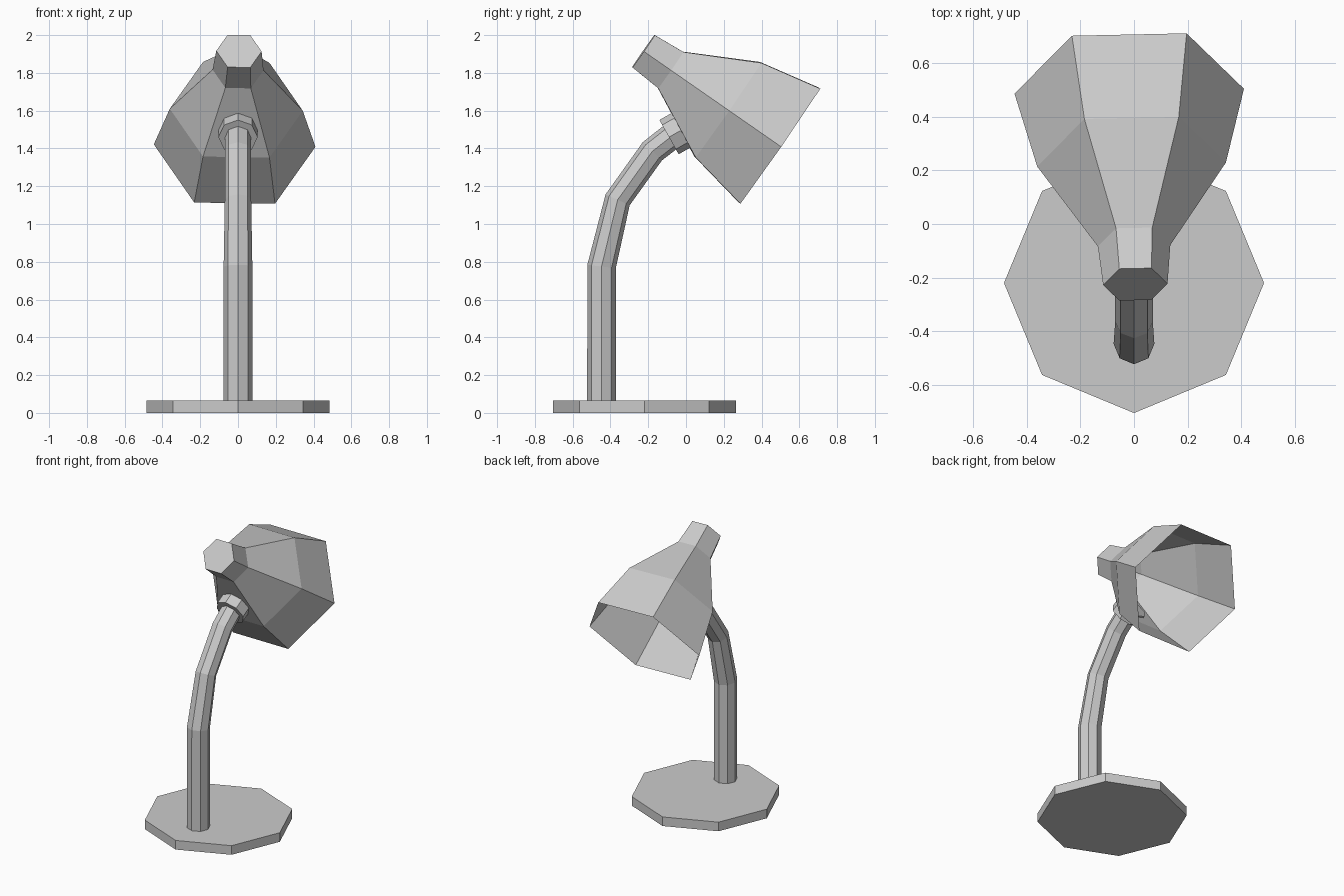
import bpy, bmesh
from math import cos, sin, pi
from mathutils import Vector

cube = bpy.data.objects.get("Cube")
if cube:
    bpy.data.objects.remove(cube)

grey = bpy.data.materials.new("light_grey")
grey.use_nodes = True
colour = (0.6, 0.6, 0.6, 1)
grey.diffuse_color = colour
grey.node_tree.nodes["Principled BSDF"].inputs["Base Color"].default_value = colour


def loft(name, rings, sides, phase=0.0, side=Vector((1, 0, 0)), open_end=False):
    """Skin flat-sided rings, each given as (centre, axis, radius)."""
    bm = bmesh.new()
    loops = []
    for centre, axis, radius in rings:
        axis = Vector(axis).normalized()
        u = (side - axis * side.dot(axis)).normalized()
        v = axis.cross(u)
        angles = [2 * pi * i / sides + phase for i in range(sides)]
        loops.append([bm.verts.new(Vector(centre) + radius * (u * cos(a) + v * sin(a)))
                      for a in angles])
    for a, b in zip(loops, loops[1:]):
        for i in range(sides):
            j = (i + 1) % sides
            bm.faces.new((a[i], a[j], b[j], b[i]))
    bm.faces.new(loops[0][::-1])
    if not open_end:
        bm.faces.new(loops[-1])
    mesh = bpy.data.meshes.new(name)
    bm.to_mesh(mesh)
    bm.free()
    mesh.materials.append(grey)
    obj = bpy.data.objects.new(name, mesh)
    bpy.context.collection.objects.link(obj)
    return obj


# Octagonal foot plate
up = (0, 0, 1)
loft("base", [((0, -0.22, 0), up, 0.485), ((0, -0.22, 0.065), up, 0.485)], 8)

# Bent octagonal stem, each ring mitred between its neighbouring segments
path = [Vector((0, y, z)) for y, z in
        [(-0.447, 0.06), (-0.447, 0.775), (-0.362, 1.128), (-0.178, 1.385), (-0.05, 1.485)]]
radii = [0.076, 0.076, 0.07, 0.07, 0.07]
steps = [(b - a).normalized() for a, b in zip(path, path[1:])]
axes = [a + b for a, b in zip([steps[0]] + steps, steps + [steps[-1]])]
loft("stem", list(zip(path, axes, radii)), 8)

# Collar joining stem and shade
collar_axis = Vector((0, 0.87, 0.49))
collar_start = Vector((0, -0.09, 1.46))
loft("collar", [(collar_start + collar_axis * d, collar_axis, 0.104) for d in (0, 0.08)], 8)

# Six-sided thin shade, open at the wide end and turned slightly sideways
shade_top = Vector((0.005, -0.225, 1.915))
shade_axis = Vector((-0.026, 0.821, -0.57)).normalized()
profile = [(0, 0.12), (0.175, 0.135), (0.544, 0.352), (0.877, 0.428)]
loft("lamp_shade", [(shade_top + shade_axis * d, shade_axis, r) for d, r in profile], 6,
     side=Vector((1, 0.023, -0.0165)), open_end=True)
